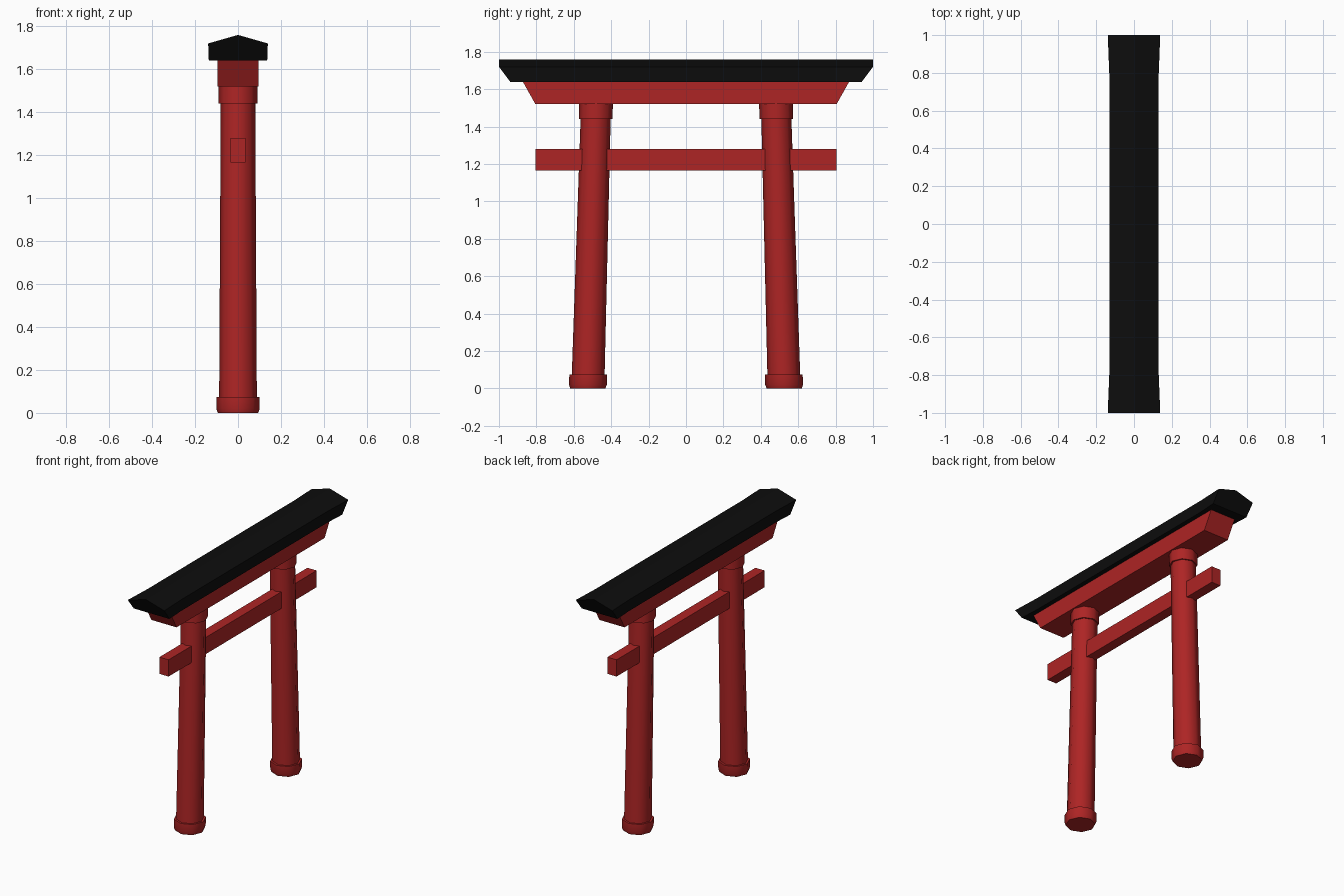
import bpy, bmesh, math
from mathutils import Vector

cube = bpy.data.objects.get("Cube")
if cube:
    bpy.data.objects.remove(cube, do_unlink=True)


def material(name, color):
    m = bpy.data.materials.new(name)
    m.use_nodes = True
    m.diffuse_color = color
    m.node_tree.nodes["Principled BSDF"].inputs["Base Color"].default_value = color
    return m


RED = material("vermilion red", (0.42, 0.018, 0.018, 1))
BLACK = material("roof black", (0.004, 0.004, 0.004, 1))
SIDES = 8


def loft(name, rings, mat, smooth=False):
    """Skin a list of matching point rings and cap both ends."""
    bm = bmesh.new()
    loops = [[bm.verts.new(p) for p in ring] for ring in rings]
    n = len(loops[0])
    for a, b in zip(loops, loops[1:]):
        for i in range(n):
            j = (i + 1) % n
            bm.faces.new((a[i], a[j], b[j], b[i]))
    bm.faces.new(loops[0])
    bm.faces.new(loops[-1])
    bmesh.ops.recalc_face_normals(bm, faces=bm.faces)
    mesh = bpy.data.meshes.new(name)
    bm.to_mesh(mesh)
    bm.free()
    mesh.materials.append(mat)
    ob = bpy.data.objects.new(name, mesh)
    bpy.context.scene.collection.objects.link(ob)
    if smooth:
        bpy.ops.object.select_all(action='DESELECT')
        ob.select_set(True)
        bpy.context.view_layer.objects.active = ob
        bpy.ops.object.shade_smooth_by_angle(angle=math.radians(50))
    return ob


def ring(side, z, radius):
    """Octagonal ring centred on the inward-leaning pillar axis."""
    y = side * (0.525 - 0.029 * z)
    turn = 2 * math.pi / SIDES
    return [Vector((radius * math.cos(i * turn), y + radius * math.sin(i * turn), z))
            for i in range(SIDES)]


def beam(name, half_x, bottom, top, mat):
    """Beam along y; bottom and top are (z, half length)."""
    rings = [[(x, s * bottom[1], bottom[0]) for x, s in
              ((-half_x, -1), (half_x, -1), (half_x, 1), (-half_x, 1))],
             [(x, s * top[1], top[0]) for x, s in
              ((-half_x, -1), (half_x, -1), (half_x, 1), (-half_x, 1))]]
    return loft(name, rings, mat)


# Pillars with foot and head collars
for side, label in ((-1, "front"), (1, "back")):
    def part(name, *levels):
        loft(f"{label}_{name}", [ring(side, z, r) for z, r in levels], RED, True)
    part("pillar", (0.02, 0.088), (1.5, 0.08))
    part("pillar_foot", (0, 0.094), (0.02, 0.101), (0.075, 0.101))
    part("pillar_collar", (1.44, 0.09), (1.53, 0.09))

# Cross beams
beam("tie_beam", 0.035, (1.165, 0.805), (1.28, 0.805), RED)
beam("upper_lintel", 0.096, (1.52, 0.805), (1.645, 0.875), RED)


# Ridged roof, slightly flared towards its slanted ends
def roof_section(side, end, flare):
    low = 0.94 if end else 0.8
    high = 1.0 if end else 0.8
    eave = 0.131 + flare
    return [(-eave + 0.003, side * low, 1.64), (eave - 0.003, side * low, 1.64),
            (eave, side * high, 1.72), (0, side * high, 1.76), (-eave, side * high, 1.72)]


loft("roof", [roof_section(-1, True, 0.008), roof_section(-1, False, 0),
              roof_section(1, False, 0), roof_section(1, True, 0.008)], BLACK)
